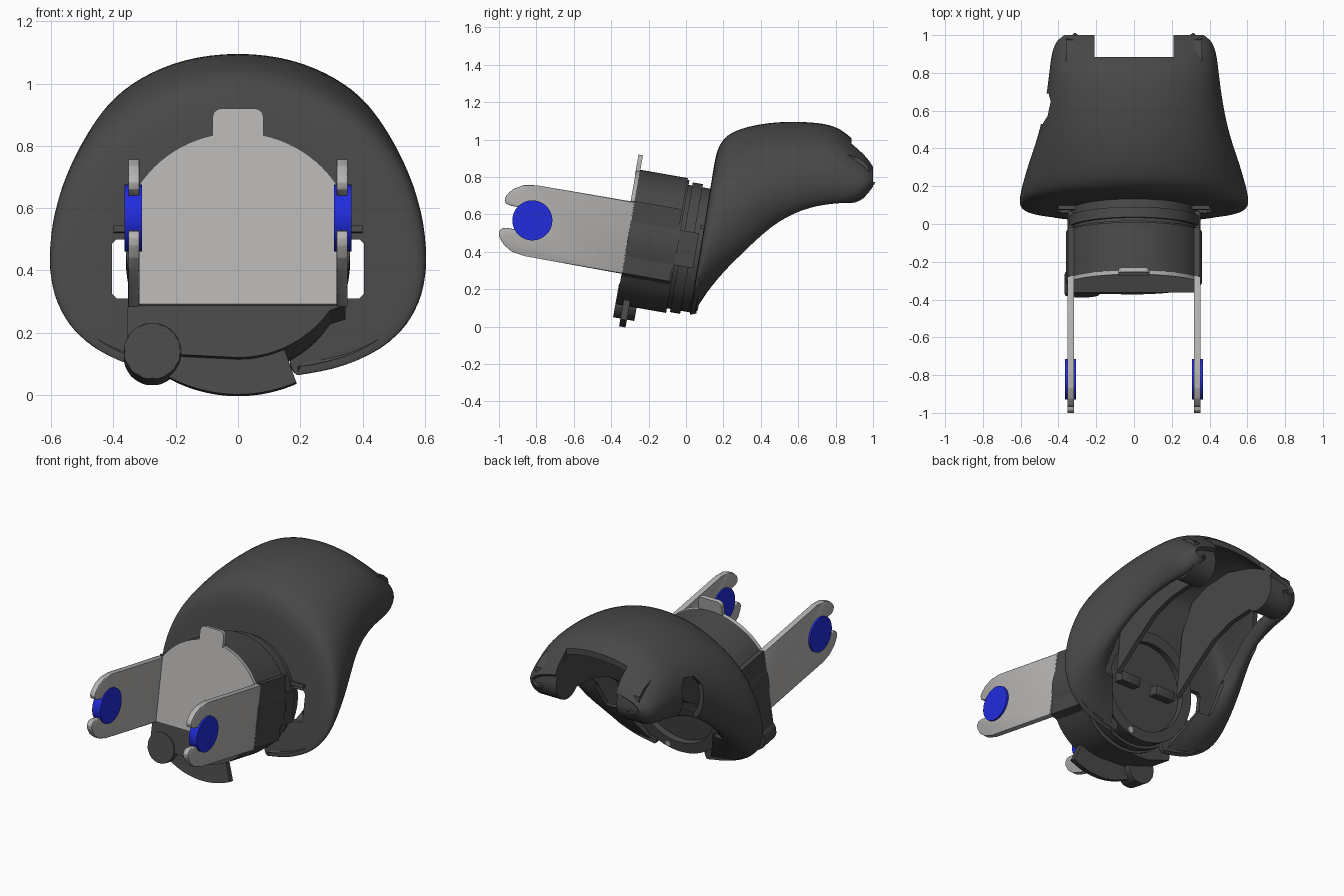
import bpy, bmesh, math
from mathutils import Matrix, Vector

if "Cube" in bpy.data.objects:
    bpy.data.objects.remove(bpy.data.objects["Cube"])


def material(name, rgb):
    m = bpy.data.materials.new(name)
    m.diffuse_color = (*rgb, 1)
    m.use_nodes = True
    m.node_tree.nodes["Principled BSDF"].inputs["Base Color"].default_value = m.diffuse_color
    return m


DARK = material("dark_plastic", (0.065, 0.065, 0.065))
METAL = material("light_metal", (0.46, 0.45, 0.44))
BLUE = material("blue", (0.015, 0.025, 0.72))

# Frame of the collar and bracket: tilted 10 degrees about x
TILT = Matrix.Translation((0, -0.31, 0.475)) @ Matrix.Rotation(math.radians(-10), 4, 'X')
WORLD = Matrix.Identity(4)


def select(ob):
    bpy.ops.object.select_all(action='DESELECT')
    ob.select_set(True)
    bpy.context.view_layer.objects.active = ob


def shade(ob):
    select(ob)
    bpy.ops.object.shade_smooth_by_angle(angle=math.radians(32))


def finish(name, bm, mat, frame=WORLD, smooth=True):
    bmesh.ops.recalc_face_normals(bm, faces=bm.faces)
    me = bpy.data.meshes.new(name)
    bm.transform(frame)
    bm.to_mesh(me)
    bm.free()
    ob = bpy.data.objects.new(name, me)
    bpy.context.collection.objects.link(ob)
    if mat:
        me.materials.append(mat)
    if smooth:
        shade(ob)
    return ob


def prism(name, pts, a, b, mat, axis='y', frame=TILT, bevel=0.0):
    """Extrude an outline from a to b along y (outline is x,z) or x (outline is y,z)."""
    bm = bmesh.new()
    place = (lambda p, d: (p[0], d, p[1])) if axis == 'y' else (lambda p, d: (d, p[0], p[1]))
    lo = [bm.verts.new(place(p, a)) for p in pts]
    hi = [bm.verts.new(place(p, b)) for p in pts]
    bm.faces.new(lo)
    bm.faces.new(hi)
    n = len(pts)
    for i in range(n):
        j = (i + 1) % n
        bm.faces.new((lo[i], lo[j], hi[j], hi[i]))
    if bevel:
        bmesh.ops.bevel(bm, geom=bm.edges[:], offset=bevel, segments=2, affect='EDGES', profile=0.5)
    return finish(name, bm, mat, frame)


def rect(x0, x1, z0, z1):
    return [(x0, z0), (x1, z0), (x1, z1), (x0, z1)]


def arc(cx, cy, r, a0, a1, n):
    return [(cx + r * math.cos(math.radians(a0 + (a1 - a0) * i / n)),
             cy + r * math.sin(math.radians(a0 + (a1 - a0) * i / n))) for i in range(n + 1)]


def lathe(name, prof, mat, n=72):
    """Closed turned part about the local y axis; prof is (radius, y)."""
    bm = bmesh.new()
    rings = [[bm.verts.new((r * math.cos(t), y, r * math.sin(t)))
              for t in (2 * math.pi * k / n for k in range(n))] for r, y in prof]
    for p, q in zip(rings, rings[1:]):
        for k in range(n):
            bm.faces.new((p[k], p[(k + 1) % n], q[(k + 1) % n], q[k]))
    bm.faces.new(rings[0])
    bm.faces.new(rings[-1])
    return finish(name, bm, mat, TILT)


# Hood: arch sections running from a low point to a top point
FRONT = [(.33, 0), (.58, .025), (.84, .11), (.965, .23), (1, .36), (.97, .52),
         (.88, .68), (.71, .82), (.49, .92), (.25, .98), (0, 1)]
BACK = [(.78, .18), (.79, .04), (.87, -.02), (.95, .05), (1, .2), (1, .36),
        (.95, .53), (.84, .70), (.65, .84), (.36, .96), (0, 1)]
# low y, low z, top y, top z, half width, blend from front to back profile
SECTIONS = [(.02, .065, .155, .91, .55, 0), (.025, .06, .18, .98, .60, 0),
            (.055, .09, .23, 1.045, .622, 0), (.28, .36, .37, 1.09, .565, .9),
            (.45, .54, .52, 1.105, .505, 1), (.62, .63, .68, 1.10, .47, 1),
            (.78, .66, .81, 1.08, .45, 1), (.88, .66, .90, 1.00, .44, 1),
            (.96, .69, .97, .93, .42, 1), (1.0, .75, 1.0, .87, .37, 1)]

hub = Vector((0, .075, .405))
rot = Matrix.Rotation(math.radians(-10), 3, 'X')
halves = [[hub + rot @ Vector((x, 0, z)) for x, z in arc(0, 0, .325, -62, 90, 10)]]
for ly, lz, ty, tz, w, b in SECTIONS:
    row = []
    for f, k in zip(FRONT, BACK):
        x, t = f[0] + (k[0] - f[0]) * b, f[1] + (k[1] - f[1]) * b
        row.append(Vector((x * w, ly + (ty - ly) * t, lz + (tz - lz) * t)))
    halves.append(row)

bm = bmesh.new()
rows = [[bm.verts.new(p) for p in h[:-1] + [Vector((0, h[-1].y, h[-1].z))]
         + [Vector((-p.x, p.y, p.z)) for p in reversed(h[:-1])]] for h in halves]
for p, q in zip(rows, rows[1:]):
    for i in range(len(p) - 1):
        bm.faces.new((p[i], p[i + 1], q[i + 1], q[i]))
hood = finish("hood", bm, DARK, smooth=False)
if max(hood.data.polygons, key=lambda f: f.center.z).normal.z < 0:
    hood.data.flip_normals()
sub = hood.modifiers.new("smooth", 'SUBSURF')
sub.levels = sub.render_levels = 2
wall = hood.modifiers.new("wall", 'SOLIDIFY')
wall.thickness, wall.offset = 0.028, -1

# Cutters: rear notch, two front slots, left side opening
cutters = [prism("notch_cutter", [(-.21, .5), (.21, .5), (.21, 1.3), (-.21, 1.3)], .885, 1.2, None, frame=WORLD),
           prism("side_cutter", [(.53, .57), (.69, .60), (.69, .84), (.65, .88), (.57, .86), (.53, .80)],
                 -.7, -.425, None, axis='x', frame=WORLD)]
for s in (-1, 1):
    slot = [(s * x, z) for x, z in [(.33, .31), (.39, .31), (.405, .325), (.405, .485), (.39, .50), (.33, .50)]]
    cutters.append(prism("slot_cutter", slot, -.1, .6, None, frame=WORLD))
for c in cutters:
    c.hide_render = True
    m = hood.modifiers.new("cut", 'BOOLEAN')
    m.operation, m.object, m.solver = 'DIFFERENCE', c, 'EXACT'
select(hood)
for m in list(hood.modifiers):
    bpy.ops.object.modifier_apply(modifier=m.name)
shade(hood)
for c in cutters:
    bpy.data.objects.remove(c)

# Inner ribs and rounded rear lips either side of the notch
RIB = [(.13, .40), (.30, .53), (.46, .64), (.62, .69), (.80, .70), (.90, .70), (.955, .74), (.97, .80),
       (.95, .88), (.90, .92), (.80, .97), (.60, 1.03), (.40, 1.02), (.27, .97), (.18, .80)]
LIP = arc(.875, .775, .115, 150, 375, 18) + [(.975, .86), (.93, .90), (.83, .93)]
for s in (-1, 1):
    prism("inner_rib", RIB, s * .212, s * .24, DARK, axis='x', frame=WORLD)
    prism("rear_lip", LIP, s * .21, s * .36, DARK, axis='x', frame=WORLD)

# Collar: stepped round part plus flat-sided housing
lathe("collar", [(.36, .0), (.36, .27), (.335, .27), (.335, .29), (.352, .29), (.352, .345),
                 (.335, .345), (.335, .43), (.27, .43), (.27, .39)], DARK)
top = arc(0, -.01, .38, 33, 147, 28)
prism("housing", top + [(-.35, .2), (-.355, -.30), (-.2, -.35)]
      + arc(0, 0, .36, 270, 325, 14) + [(.345, -.19), (.35, .2)], .0, .26, DARK)
prism("corner_lobe", arc(-.275, -.34, .092, 0, 350, 35), -.005, .11, DARK, bevel=.004)
prism("bottom_tab", arc(0, -.014, .46, 237, 294, 20) + [(.15, -.33), (-.25, -.3)], .035, .07, DARK)
for s in (-1, 1):
    prism("side_lug", rect(*sorted((s * .30, s * .40)), .115, .135), .37, .40, DARK)
    prism("collar_block", rect(*sorted((s * .30, s * .35)), -.1, .09), .27, .37, DARK)
    prism("inner_bar", rect(*sorted((s * .06, s * .2)), -.03, .03), .38, .45, DARK, bevel=.008)
prism("pin", arc(.08, -.30, .018, 0, 340, 17), .42, .435, METAL)

# Bracket: face plate with top tab and two forked arms holding blue discs
prism("bracket_plate", top + [(-.35, .19), (-.35, -.19), (.35, -.19), (.35, .19)], -.02, .002, METAL)
prism("bracket_tab", [(-.082, .34), (.082, .34)] + arc(.052, .418, .03, 0, 90, 5)
      + arc(-.052, .418, .03, 90, 180, 5), -.022, .002, METAL)
jaw = [(.0, .195), (-.53, .192), (-.60, .18), (-.65, .15), (-.678, .115), (-.686, .09), (-.675, .068),
       (-.65, .06)]
fork = jaw + arc(-.52, 0, .06, 90, -90, 12) + [(y, -z) for y, z in reversed(jaw)]
for s in (-1, 1):
    prism("bracket_arm", fork, s * .317, s * .352, METAL, axis='x', bevel=.004)
    prism("blue_disc", arc(-.52, .003, .107, 0, 352.5, 47), s * .308, s * .364, BLUE, axis='x')
